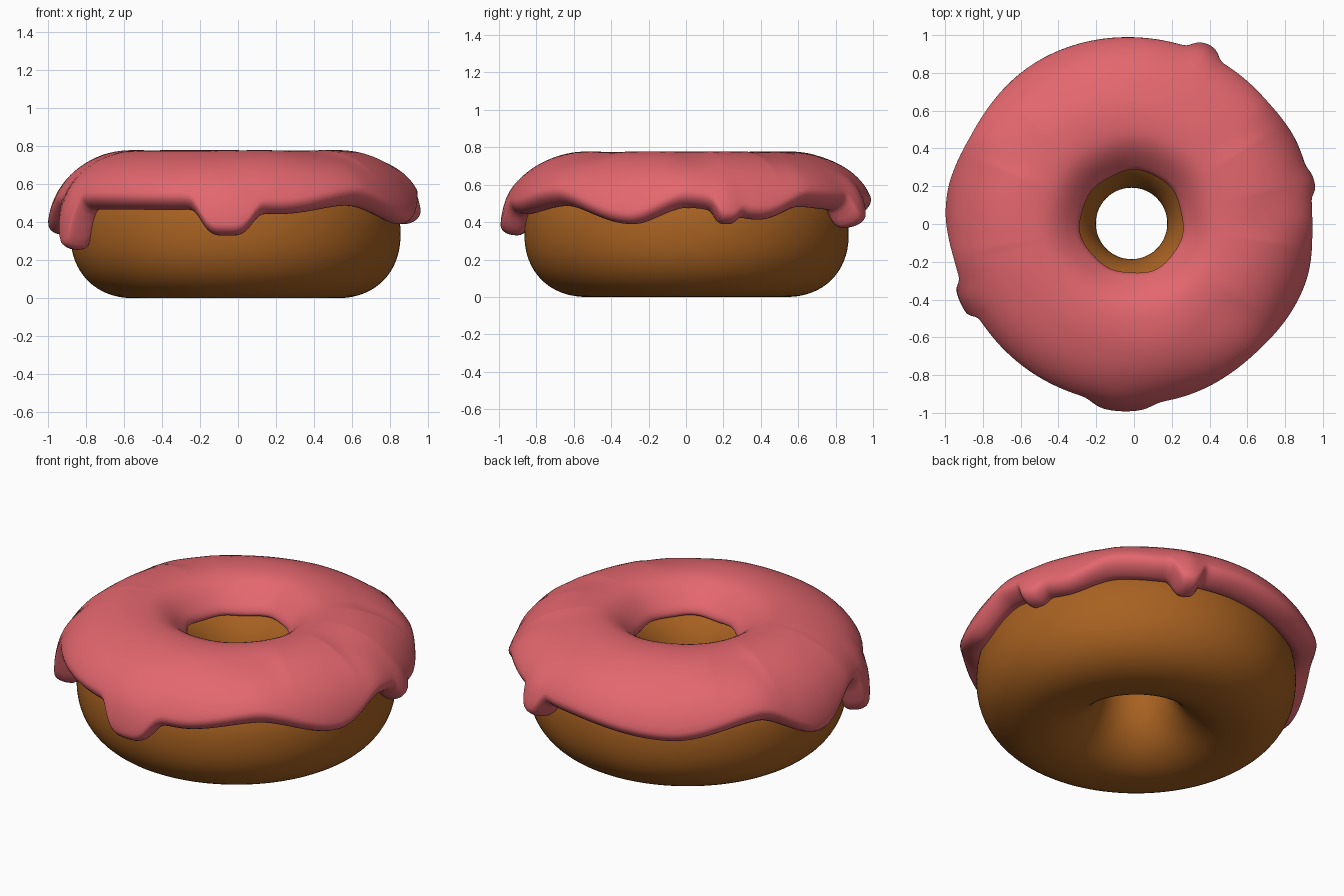
import bpy, bmesh, math

if "Cube" in bpy.data.objects:
    bpy.data.objects.remove(bpy.data.objects["Cube"])

CX, CY, R, RHO, ZC = -0.013, 0.003, 0.528, 0.339, 0.339


def material(name, rgb):
    m = bpy.data.materials.new(name)
    m.diffuse_color = (*rgb, 1)
    m.use_nodes = True
    m.node_tree.nodes["Principled BSDF"].inputs["Base Color"].default_value = m.diffuse_color
    return m


def smooth(t):
    t = max(0.0, min(1.0, t))
    return t * t * (3 - 2 * t)


def square_up(sn, cs, p):
    """Radius factor that makes the outer half of the ring slightly boxier."""
    return (abs(sn) ** p + abs(cs) ** p) ** (-1 / p) if sn > 0 else 1.0


def ring_object(name, section, count, mat):
    """Sweep a closed (radius, height) section, which may vary by angle, around z."""
    bm = bmesh.new()
    rings = []
    for i in range(count):
        t = 2 * math.pi * i / count
        rings.append([bm.verts.new((CX + r * math.cos(t), CY + r * math.sin(t), z))
                      for r, z in section(math.degrees(t))])
    for i in range(count):
        a, b = rings[i], rings[(i + 1) % count]
        for j in range(len(a)):
            k = (j + 1) % len(a)
            bm.faces.new((a[j], b[j], b[k], a[k])).smooth = True
    bmesh.ops.recalc_face_normals(bm, faces=bm.faces)
    mesh = bpy.data.meshes.new(name)
    bm.to_mesh(mesh)
    bm.free()
    mesh.materials.append(mat)
    obj = bpy.data.objects.new(name, mesh)
    bpy.context.collection.objects.link(obj)
    return obj


# dough ring
def dough_section(deg):
    pts = []
    for j in range(72):
        a = 2 * math.pi * j / 72
        k = RHO * square_up(math.sin(a), math.cos(a), 2.2)
        pts.append((R + k * math.sin(a), ZC + k * math.cos(a)))
    return pts


ring_object("dough_ring", dough_section, 128, material("golden_brown_dough", (0.39, 0.12, 0.015)))

# icing hem: angle and height of the wavy lower edge
HEM = [(0, .475), (25, .41), (43, .48), (60, .465), (80, .45), (120, .405), (150, .475),
       (174, .33), (194, .45), (220, .465), (250, .465), (285, .44), (312, .485), (341, .385), (360, .475)]
# drips: angle, half width, lowest height, outward bulge
DRIPS = [(13, 4, .385, .01), (67, 4.5, .365, .02), (205, 5, .25, .01), (267, 9, .325, .01)]


def hem(deg):
    for (a, za), (b, zb) in zip(HEM, HEM[1:]):
        if a <= deg <= b:
            return za + (zb - za) * smooth((deg - a) / (b - a))


def edge(deg):
    base = hem(deg)
    z, bulge = base, 0
    for a, w, low, out in DRIPS:
        d = abs((deg - a + 180) % 360 - 180)
        z += (low - z) * math.exp(-(d / w) ** 4)
        bulge += out * math.exp(-(d / w) ** 2)
    return base, z, bulge


MID, INNER, CAP = 0.382, 0.328, 0.05
QUARTER = MID * math.pi / 2


def path(s):
    """Direction along the cross-section: round over the dough, then straight down."""
    a = min(s, QUARTER) / MID
    return math.sin(a), math.cos(a), min(0.0, QUARTER - s)


def reach(z):
    """Slope angle and path length at which the icing stops at height z."""
    h = z - ZC + 0.004
    slope = math.asin(h / MID) if h > 0 else 0
    return slope, MID * (math.pi / 2 - slope) - min(0, h)


def icing_section(deg):
    base, z, bulge = edge(deg)
    slope, s_base = reach(base)
    s1 = reach(z)[1]
    t = math.radians(deg)
    s0 = -MID * math.radians(44 + math.sin(3 * t + 1) + 0.7 * math.sin(7 * t))
    length = s1 - s0
    steps = [(CAP * (1 - math.cos(i * math.pi / 12)), math.sin(i * math.pi / 12)) for i in range(6)]
    steps += [(CAP + (length - 2 * CAP) * i / 28, 1.0) for i in range(29)]
    steps += [(length - d, f) for d, f in reversed(steps[:6])]
    wave = max(-0.02, min(0.005, (0.45 - base) * 0.5))
    target = 0.452 + 0.022 * max(0, math.cos(t - math.radians(110)))
    rim = max(0, target / math.cos(max(0, slope - 0.1)) - 0.438 - wave)
    outer, inner = [], []
    for d, f in steps:
        s = s0 + d
        sn, cs, drop = path(s)
        rho = 0.438 + wave * smooth((s + 0.1) / 0.4)
        rho += rim * smooth((s - s_base + 0.36) / 0.32) + bulge * smooth((s - s_base + 0.2) / 0.18)
        rho -= 0.045 * smooth(1 - d / 0.24)
        mid = min(MID, (rho + INNER) / 2 + 0.005)
        k = square_up(sn, cs, 2.15)
        for lst, goal in ((outer, rho), (inner, INNER)):
            radius = (mid + (goal - mid) * f) * k
            lst.append((R + 0.003 + sn * radius, ZC + cs * radius + drop))
    return outer + inner[-2:0:-1]


# icing with rounded lip, waves and drips
icing = ring_object("icing", icing_section, 360, material("pink_icing", (0.77, 0.135, 0.157)))
icing.location = (0.003, 0.006, 0)
